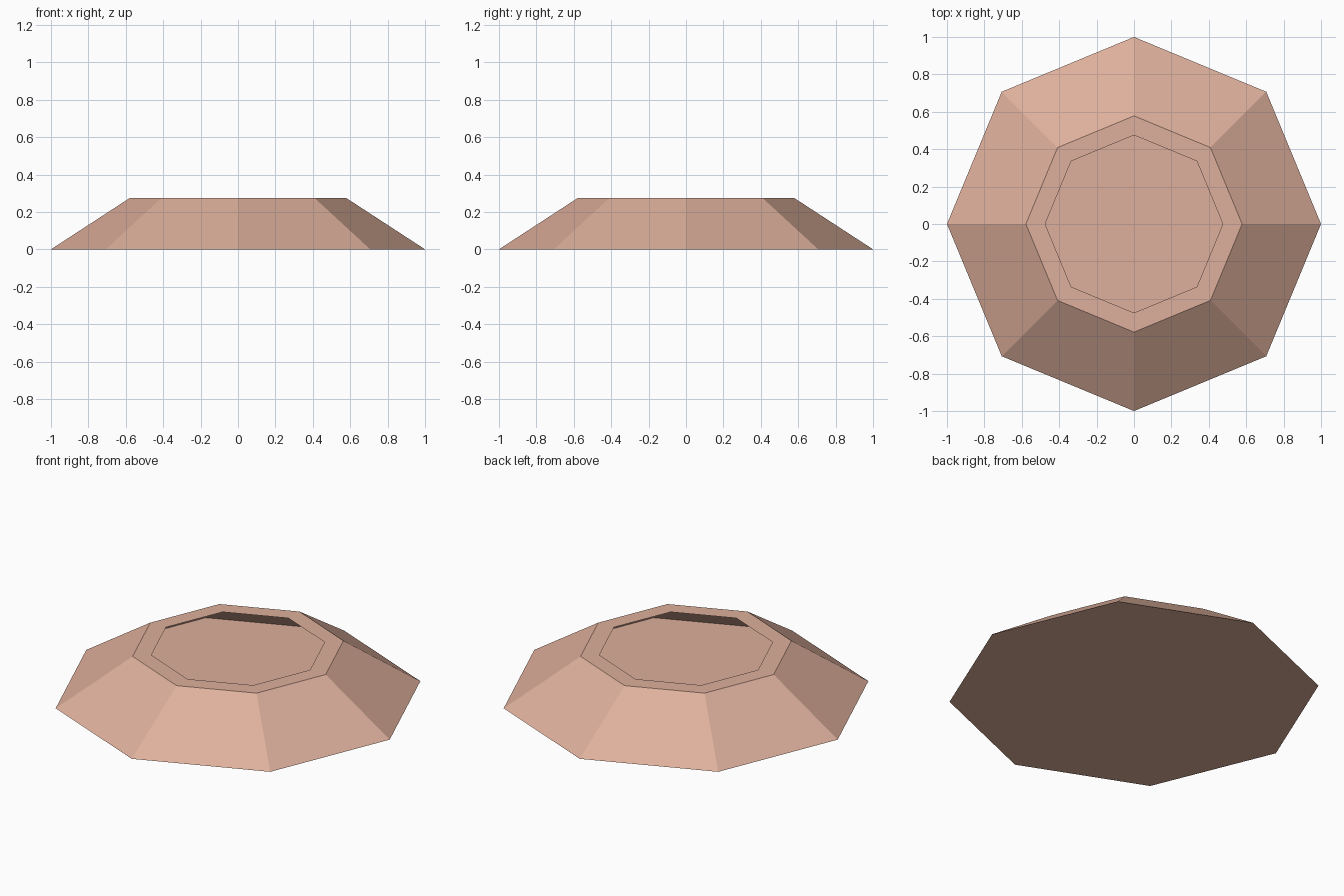
import bpy, bmesh, math

if "Cube" in bpy.data.objects:
    bpy.data.objects.remove(bpy.data.objects["Cube"])

SIDES = 8
HEIGHT = 0.275

clay = bpy.data.materials.new("pinkish clay")
clay.diffuse_color = (0.73, 0.43, 0.33, 1)
clay.use_nodes = True
clay.node_tree.nodes["Principled BSDF"].inputs["Base Color"].default_value = clay.diffuse_color


def ring(bm, radius, z):
    return [bm.verts.new((radius * math.cos(2 * math.pi * i / SIDES),
                          radius * math.sin(2 * math.pi * i / SIDES), z))
            for i in range(SIDES)]


# Hollow eight-sided dish: solid base, sloping wall, flat rim round an open top
bm = bmesh.new()
base = ring(bm, 1.0, 0)
shoulder = ring(bm, 0.578, HEIGHT)
opening = ring(bm, 0.475, HEIGHT)
bm.faces.new(base[::-1])
for low, high in ((base, shoulder), (shoulder, opening)):
    for i in range(SIDES):
        j = (i + 1) % SIDES
        bm.faces.new((low[i], low[j], high[j], high[i]))

mesh = bpy.data.meshes.new("octagonal_dish")
bm.to_mesh(mesh)
bm.free()
mesh.materials.append(clay)
dish = bpy.data.objects.new("octagonal_dish", mesh)
bpy.context.collection.objects.link(dish)
